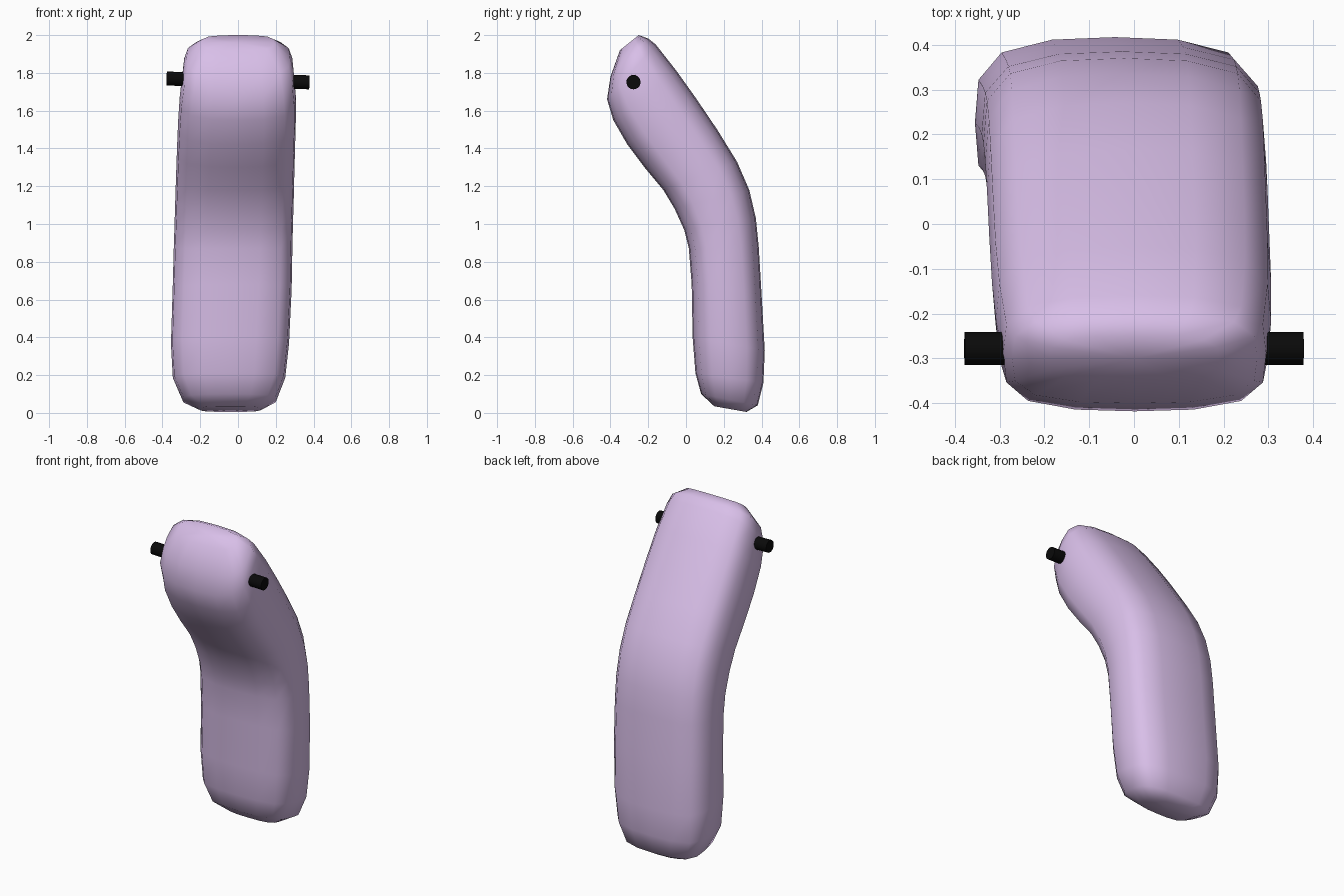
import bpy, bmesh
from mathutils import Vector

if "Cube" in bpy.data.objects:
    bpy.data.objects.remove(bpy.data.objects["Cube"])


def material(name, rgb):
    m = bpy.data.materials.new(name)
    m.diffuse_color = (*rgb, 1)
    m.use_nodes = True
    m.node_tree.nodes["Principled BSDF"].inputs["Base Color"].default_value = m.diffuse_color
    return m


def finish(name, bm, mat):
    bmesh.ops.recalc_face_normals(bm, faces=bm.faces)
    me = bpy.data.meshes.new(name)
    bm.to_mesh(me)
    bm.free()
    ob = bpy.data.objects.new(name, me)
    bpy.context.collection.objects.link(ob)
    me.materials.append(mat)
    return ob


# Rounded-rectangle cross-section, built from one mirrored quadrant
quad = [(1, 0), (.975, .5), (.81, .82), (.45, .97)]
section = []
for i in range(4):
    for j in range(4):
        if i % 2 == 0:
            u, v = quad[j]
        else:
            u, v = ([(0, 1)] + quad[:0:-1])[j]
            u = -u
        s = 1 if i < 2 else -1
        section.append((u * s, v * s))

# Body stations: front y, front z, back y, back z, left x, right x
stations = [
    (.15, .035, .32, .005, -.20, .12),
    (.08, .10, .38, .04, -.295, .205),
    (.05, .21, .41, .16, -.345, .25),
    (.035, .40, .417, .33, -.355, .27),
    (.03, .68, .40, .63, -.346, .284),
    (.015, .87, .385, .88, -.34, .288),
    (-.01, .97, .37, 1.03, -.336, .291),
    (-.06, 1.08, .335, 1.18, -.332, .295),
    (-.12, 1.18, .27, 1.33, -.328, .298),
    (-.22, 1.30, .165, 1.50, -.323, .302),
    (-.31, 1.42, .05, 1.67, -.317, .306),
    (-.385, 1.55, -.05, 1.81, -.308, .306),
    (-.418, 1.66, -.16, 1.95, -.292, .295),
    (-.40, 1.78, -.20, 1.982, -.272, .275),
    (-.35, 1.92, -.25, 2.0, -.19, .19),
]

# Bent body: loft through the stations and cap both ends
bm = bmesh.new()
rings = []
for fy, fz, by, bz, xl, xr in stations:
    mid = Vector(((xl + xr) / 2, (fy + by) / 2, (fz + bz) / 2))
    half = Vector((0, (by - fy) / 2, (bz - fz) / 2))
    rings.append([bm.verts.new(mid + Vector((u * (xr - xl) / 2, 0, 0)) + half * v)
                  for u, v in section])
n = len(section)
for a, b in zip(rings, rings[1:]):
    for i in range(n):
        k = (i + 1) % n
        bm.faces.new((a[i], a[k], b[k], b[i]))
for ring in (rings[0], rings[-1]):
    bmesh.ops.poke(bm, faces=[bm.faces.new(ring)])
for f in bm.faces:
    f.smooth = True
finish("bent_body", bm, material("lilac", (.69, .52, .81)))

# Slightly tilted rod through the head, showing as two stubs
start, end = Vector((-.378, -.278, 1.77)), Vector((.378, -.278, 1.75))
axis = end - start
bm = bmesh.new()
bmesh.ops.create_cone(bm, cap_ends=True, segments=32, radius1=.037, radius2=.037,
                      depth=axis.length)
rot = axis.to_track_quat('Z', 'Y').to_matrix()
for v in bm.verts:
    v.co = rot @ v.co + (start + end) / 2
for f in bm.faces:
    f.smooth = len(f.verts) == 4
for e in bm.edges:
    e.smooth = all(len(f.verts) == 4 for f in e.link_faces)
finish("eye_rod", bm, material("black", (.003, .003, .003)))
